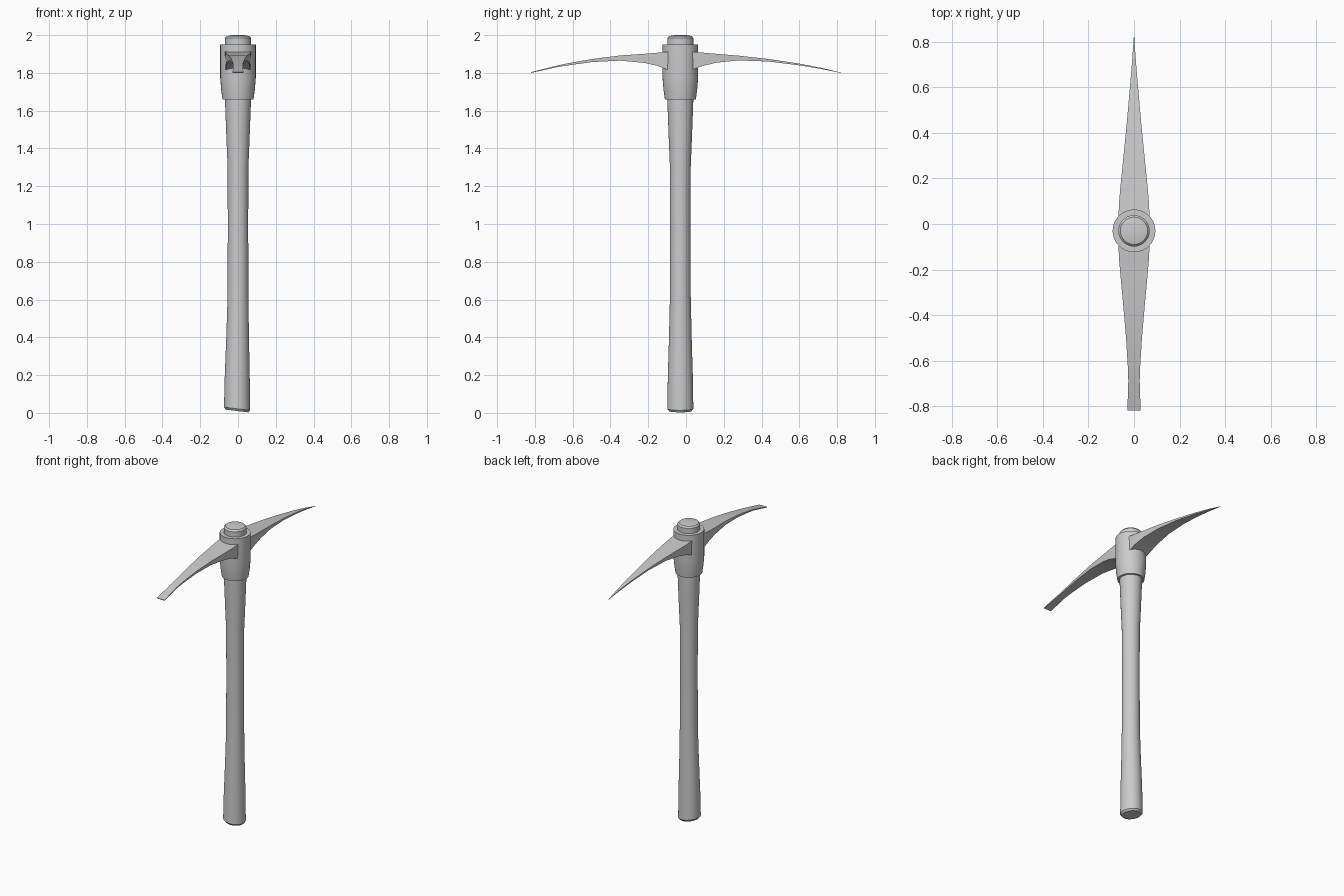
import bpy, bmesh, math

cube = bpy.data.objects.get("Cube")
if cube:
    bpy.data.objects.remove(cube)

AXIS_Y = -0.03  # the shaft sits slightly forward of centre

grey = bpy.data.materials.new("plain grey")
grey.use_nodes = True
colour = (0.6, 0.6, 0.6, 1)
grey.diffuse_color = colour
grey.node_tree.nodes["Principled BSDF"].inputs["Base Color"].default_value = colour


def finish(name, bm, angle):
    bmesh.ops.recalc_face_normals(bm, faces=bm.faces)
    mesh = bpy.data.meshes.new(name)
    bm.to_mesh(mesh)
    bm.free()
    mesh.materials.append(grey)
    obj = bpy.data.objects.new(name, mesh)
    bpy.context.collection.objects.link(obj)
    bpy.ops.object.select_all(action="DESELECT")
    obj.select_set(True)
    bpy.context.view_layer.objects.active = obj
    bpy.ops.object.shade_smooth_by_angle(angle=math.radians(angle))
    return obj


def bridge(bm, rings):
    """Skin consecutive rings of vertices and cap both ends."""
    for a, b in zip(rings, rings[1:]):
        n = len(a)
        for i in range(n):
            j = (i + 1) % n
            bm.faces.new((a[i], a[j], b[j], b[i]))
    bm.faces.new(rings[0])
    bm.faces.new(rings[-1])


def turned(name, profile, sides=32):
    """Round part from (radius, height, x shift, x tilt) stations."""
    bm = bmesh.new()
    rings = []
    for r, z, shift, tilt in profile:
        ring = []
        for i in range(sides):
            a = 2 * math.pi * i / sides
            x = r * math.cos(a)
            ring.append(bm.verts.new((x + shift, AXIS_Y + r * math.sin(a), z + tilt * x)))
        rings.append(ring)
    bridge(bm, rings)
    return finish(name, bm, 35)


def blade(name, stations):
    """Rectangular arm from (y, half width, bottom, top) stations."""
    bm = bmesh.new()
    rings = []
    for y, w, low, high in stations:
        corners = ((-w, high), (w, high), (w * 0.96, low), (-w * 0.96, low))
        rings.append([bm.verts.new((x, y, z)) for x, z in corners])
    bridge(bm, rings)
    return finish(name, bm, 30)


# Wooden shaft, flared at both ends, with a slightly skewed butt
turned("handle", [
    (0.060, 0.010, -0.005, -0.12), (0.069, 0.022, -0.005, -0.12),
    (0.066, 0.20, -0.004, 0), (0.060, 0.40, -0.002, 0), (0.055, 0.62, 0, 0),
    (0.054, 1.00, 0, 0), (0.055, 1.30, 0, 0), (0.062, 1.47, 0, 0),
    (0.069, 1.66, 0, 0), (0.069, 1.985, 0, 0), (0.060, 1.995, 0, 0),
    (0.030, 2.0, 0, 0)])

# Tapered socket around the shaft
turned("head_collar", [
    (0.082, 1.66, 0, 0), (0.089, 1.71, 0, 0),
    (0.094, 1.77, 0, 0), (0.094, 1.95, 0, 0)])

# Chisel arm at the front
blade("chisel_blade", [
    (-0.06, 0.069, 1.805, 1.915), (-0.10, 0.068, 1.817, 1.912),
    (-0.15, 0.066, 1.837, 1.907), (-0.22, 0.060, 1.853, 1.901),
    (-0.35, 0.048, 1.865, 1.892), (-0.50, 0.035, 1.857, 1.873),
    (-0.63, 0.027, 1.839, 1.850), (-0.69, 0.025, 1.829, 1.837),
    (-0.82, 0.029, 1.800, 1.804)])

# Pointed arm at the back
blade("pick_spike", [
    (0.0, 0.069, 1.805, 1.915), (0.04, 0.068, 1.819, 1.912),
    (0.09, 0.066, 1.837, 1.907), (0.16, 0.060, 1.854, 1.901),
    (0.28, 0.048, 1.866, 1.891), (0.44, 0.032, 1.860, 1.873),
    (0.60, 0.018, 1.840, 1.849), (0.72, 0.008, 1.820, 1.826),
    (0.82, 0.001, 1.800, 1.802)])
